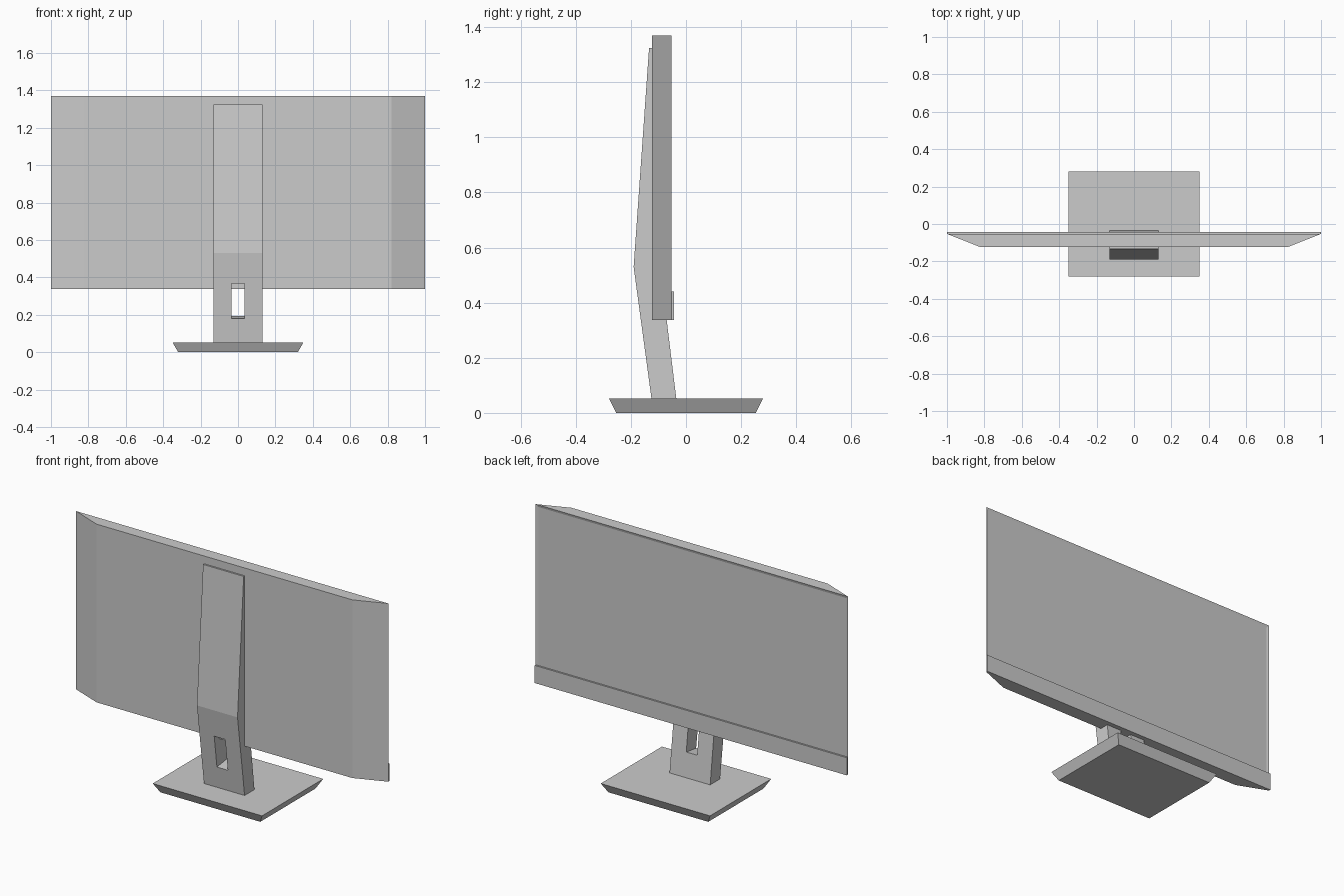
import bpy, bmesh, math
from mathutils import Matrix, Vector

if "Cube" in bpy.data.objects:
    bpy.data.objects.remove(bpy.data.objects["Cube"])


def prism(name, points, to3d, a, b):
    """Closed solid: 2D outline carried from a to b along the third axis."""
    bm = bmesh.new()
    face = bm.faces.new([bm.verts.new(to3d(u, v, a)) for u, v in points])
    ext = bmesh.ops.extrude_face_region(bm, geom=[face])
    move = Vector(to3d(0, 0, b)) - Vector(to3d(0, 0, a))
    verts = [g for g in ext["geom"] if isinstance(g, bmesh.types.BMVert)]
    bmesh.ops.translate(bm, verts=verts, vec=move)
    return finish(name, bm)


def box(name, size, centre, tilt=0.0):
    bm = bmesh.new()
    bmesh.ops.create_cube(bm, size=1)
    bm.transform(Matrix.Translation(centre) @ Matrix.Rotation(tilt, 4, 'X')
                 @ Matrix.Diagonal((*size, 1)))
    return finish(name, bm)


def finish(name, bm):
    bmesh.ops.recalc_face_normals(bm, faces=bm.faces)
    mesh = bpy.data.meshes.new(name)
    bm.to_mesh(mesh)
    bm.free()
    obj = bpy.data.objects.new(name, mesh)
    bpy.context.collection.objects.link(obj)
    return obj


# Base plate, wider at the top than at the bottom
base = box("base", (0.70, 0.56, 0.053), (0, 0, 0.0265))
for v in base.data.vertices:
    if v.co.z < 0.02:
        v.co.x *= 0.32 / 0.35
        v.co.y *= 0.253 / 0.28

# Leaning neck that continues up the housing as a tapered spine
neck = prism("neck", [(-0.125, 0.05), (-0.19, 0.53), (-0.134, 1.325),
                      (-0.12, 1.325), (-0.12, 0.385), (-0.076, 0.385),
                      (-0.035, 0.05)],
             lambda y, z, x: (x, y, z), -0.13, 0.13)

# Cable slot through the neck, square to its lean
slot = box("slot_cutter", (0.07, 0.4, 0.19), (0, -0.1, 0.282), math.radians(7.8))
slot.hide_render = True
slot.hide_set(True)
cut = neck.modifiers.new("slot", 'BOOLEAN')
cut.operation = 'DIFFERENCE'
cut.solver = 'EXACT'
cut.object = slot

# Display housing with chamfered sides
panel = prism("display_housing", [(-1, -0.053), (1, -0.053),
                                  (0.82, -0.124), (-0.82, -0.124)],
              lambda x, y, z: (x, y, z), 0.338, 1.37)

# Thin frame around the slightly sunken screen
bm = bmesh.new()
bm.from_mesh(panel.data)
screen = [f for f in bm.faces if f.normal.y > 0.9]
bmesh.ops.inset_individual(bm, faces=screen, thickness=0.02, depth=-0.004)
bm.to_mesh(panel.data)
bm.free()

# Raised chin strip below the screen
box("chin", (2.0, 0.01, 0.102), (0, -0.048, 0.389))
